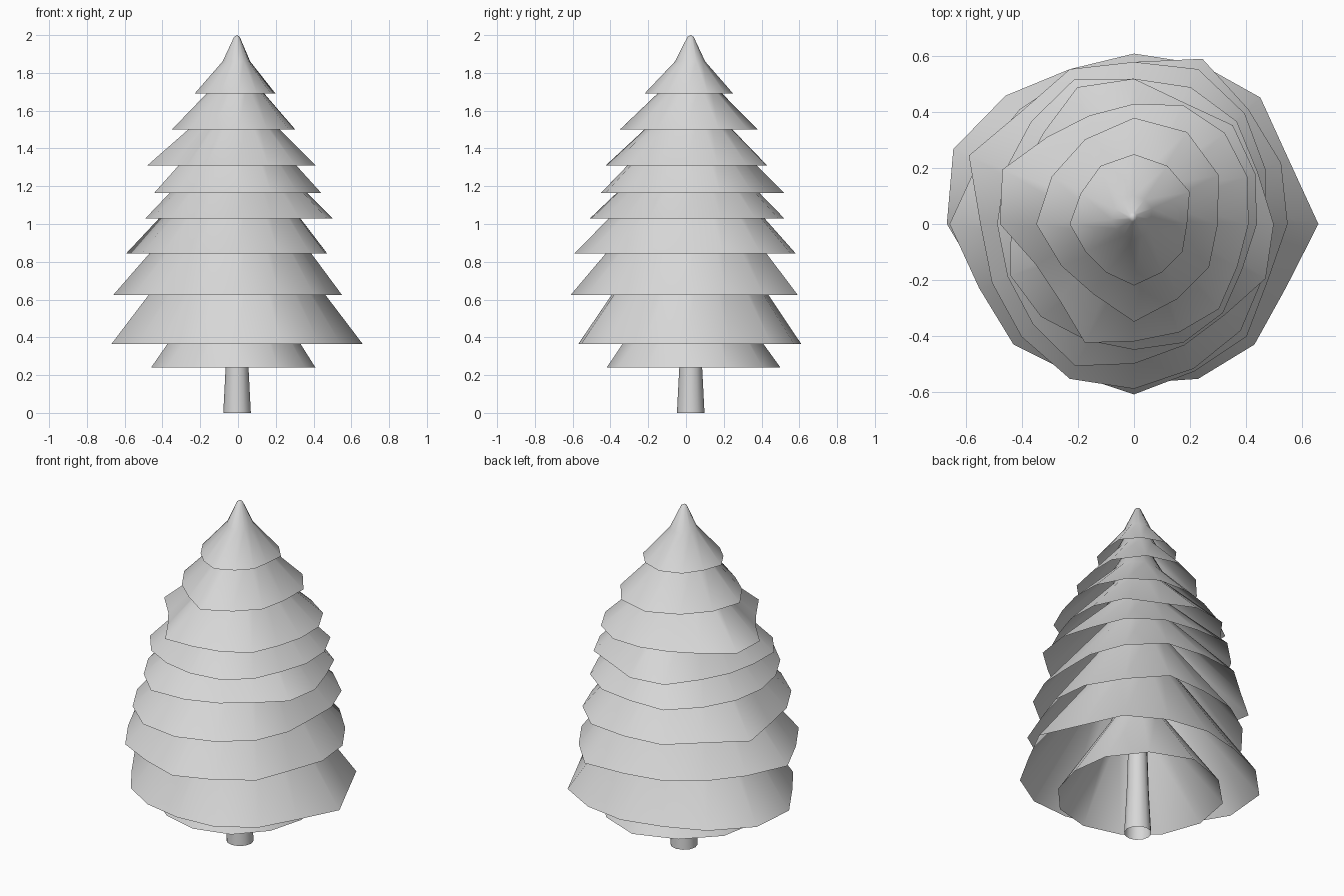
import bpy
from math import cos, sin, radians, tau

default_cube = bpy.data.objects.get("Cube")
if default_cube:
    bpy.data.objects.remove(default_cube, do_unlink=True)

AXIS_X, AXIS_Y = -0.005, 0.025  # the trunk stands slightly off the middle

grey = bpy.data.materials.new("plain light grey")
grey.diffuse_color = (0.68, 0.68, 0.68, 1)
grey.use_nodes = True
grey.node_tree.nodes["Principled BSDF"].inputs["Base Color"].default_value = grey.diffuse_color


def skin_rings(name, rings, tip=None):
    """Join equal rings of points into an open surface, closed by an optional tip."""
    sides = len(rings[0])
    verts = [point for ring in rings for point in ring]
    faces = []
    for level in range(len(rings) - 1):
        low, high = level * sides, (level + 1) * sides
        for i in range(sides):
            j = (i + 1) % sides
            faces.append((low + i, low + j, high + j, high + i))
    if tip:
        last = len(verts) - sides
        verts.append(tip)
        for i in range(sides):
            faces.append((last + i, last + (i + 1) % sides, len(verts) - 1))
    mesh = bpy.data.meshes.new(name)
    mesh.from_pydata(verts, [], faces)
    mesh.materials.append(grey)
    obj = bpy.data.objects.new(name, mesh)
    bpy.context.collection.objects.link(obj)
    bpy.ops.object.select_all(action="DESELECT")
    obj.select_set(True)
    bpy.context.view_layer.objects.active = obj
    bpy.ops.object.shade_smooth_by_angle(angle=radians(60))


def bough_tier(name, bottom, height, radii):
    """Hollow skirt of boughs: an uneven flat rim, a steeper neck and a small tip."""
    rim = []
    for i, hundredths in enumerate(radii):
        angle = tau * i / len(radii)
        radius = hundredths / 100
        rim.append((radius * cos(angle), radius * sin(angle), bottom))

    def shrunk(share, rise):
        return [(AXIS_X + (x - AXIS_X) * share,
                 AXIS_Y + (y - AXIS_Y) * share,
                 bottom + height * rise) for x, y, z in rim]

    top = (AXIS_X, AXIS_Y, bottom + height)
    skin_rings(name, [rim, shrunk(0.34, 0.55), shrunk(0.07, 0.97)], top)


# Bough tiers, each with rim height, tier height and rim radii counted round from +x
bough_tier("crown_tier", 1.69, 0.31, (19, 23, 24, 25, 24, 22, 23, 20, 20, 22, 20, 20))
bough_tier("second_tier", 1.5, 0.43, (30, 35, 38, 38, 35, 34, 35, 30, 29, 35, 31, 31))
bough_tier("third_tier", 1.31, 0.5,
           (41, 44, 46, 46, 43, 42, 44, 51, 48, 38, 38, 46, 42, 42, 43, 40))
bough_tier("fourth_tier", 1.165, 0.59,
           (44, 47, 50, 47, 52, 53, 46, 44, 44, 48, 47, 45, 45, 46, 45, 42))
bough_tier("fifth_tier", 1.03, 0.61,
           (50, 48, 52, 53, 52, 56, 52, 50, 49, 49, 51, 55, 50, 47, 46, 51))
bough_tier("sixth_tier", 0.845, 0.75,
           (47, 51, 56, 60, 58, 60, 57, 64, 55, 55, 57, 60, 59, 56, 54, 50))
bough_tier("seventh_tier", 0.625, 0.9,
           (55, 57, 58, 64, 58, 58, 58, 60, 66, 60, 61, 58, 61, 57, 57, 52))
bough_tier("wide_tier", 0.365, 1.05,
           (66, 60, 64, 62, 61, 60, 65, 70, 67, 58, 58, 57, 57, 60, 61, 59))
bough_tier("lowest_tier", 0.24, 0.79, (41, 44, 47, 50, 48, 48, 46, 44, 42, 42, 42, 41))


# Trunk: an open tapered tube that vanishes inside the boughs
def trunk_ring(radius, z, sides=12):
    return [(AXIS_X + radius * cos(tau * i / sides),
             AXIS_Y + radius * sin(tau * i / sides), z) for i in range(sides)]


skin_rings("trunk", [trunk_ring(0.073, 0), trunk_ring(0.06, 0.25), trunk_ring(0.015, 1.7)])
